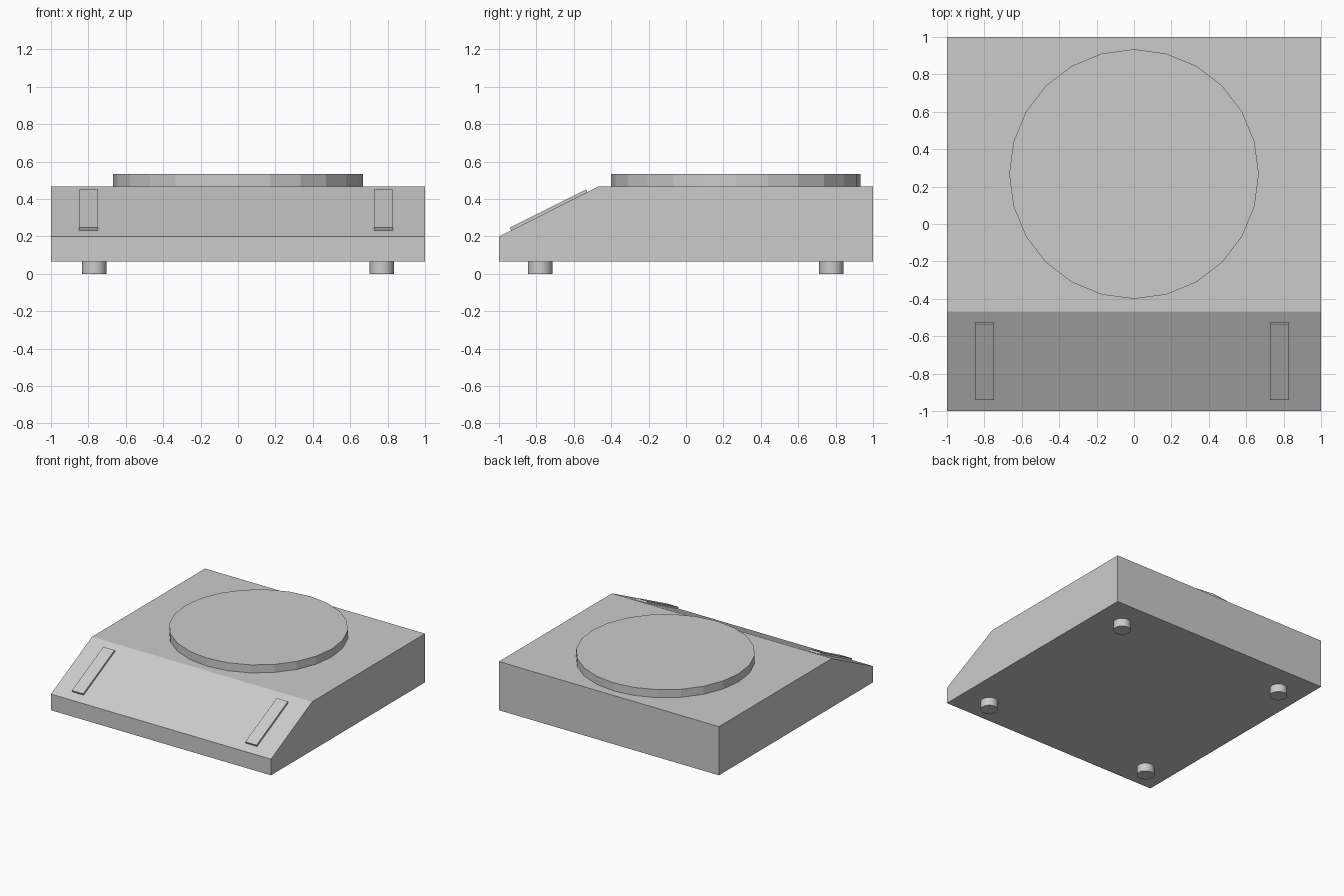
import bpy, bmesh
from mathutils import Vector

if "Cube" in bpy.data.objects:
    bpy.data.objects.remove(bpy.data.objects["Cube"])


def extrude_profile(name, profile, x0, x1):
    """Extrude a closed y-z profile along x."""
    bm = bmesh.new()
    face = bm.faces.new([bm.verts.new((x0, y, z)) for y, z in profile])
    out = bmesh.ops.extrude_face_region(bm, geom=[face])
    verts = [g for g in out["geom"] if isinstance(g, bmesh.types.BMVert)]
    bmesh.ops.translate(bm, verts=verts, vec=(x1 - x0, 0, 0))
    bmesh.ops.recalc_face_normals(bm, faces=bm.faces)
    mesh = bpy.data.meshes.new(name)
    bm.to_mesh(mesh)
    bm.free()
    obj = bpy.data.objects.new(name, mesh)
    bpy.context.collection.objects.link(obj)
    return obj


def disc(name, x, y, z0, z1, radius):
    bpy.ops.mesh.primitive_cylinder_add(vertices=24, radius=radius, depth=z1 - z0,
                                        location=(x, y, (z0 + z1) / 2))
    bpy.context.object.name = name
    return bpy.context.object


BASE, TOP = 0.067, 0.467
SLOPE_LOW, SLOPE_HIGH = Vector((-1, 0.2)), Vector((-0.467, TOP))

# Wedge-fronted housing
extrude_profile("housing", [(-1, BASE), SLOPE_LOW, SLOPE_HIGH, (1, TOP), (1, BASE)], -1, 1)

# Round weighing plate
disc("weighing_plate", 0, 0.267, TOP, 0.533, 0.667)

# Raised button strips lying on the sloped panel
along = (SLOPE_HIGH - SLOPE_LOW).normalized()
normal = Vector((-along.y, along.x))
low, high = SLOPE_LOW + along * 0.073, SLOPE_LOW + along * 0.528
strip = [low, high, high + normal * 0.016, low + normal * 0.016]
for side, x in (("left", -0.799), ("right", 0.777)):
    extrude_profile(f"button_strip_{side}", strip, x - 0.051, x + 0.051)

# Four feet
for end, y in (("front", -0.78), ("back", 0.777)):
    for side, x in (("left", -0.769), ("right", 0.769)):
        disc(f"foot_{end}_{side}", x, y, 0, BASE, 0.066)
        bpy.ops.object.shade_smooth_by_angle()
